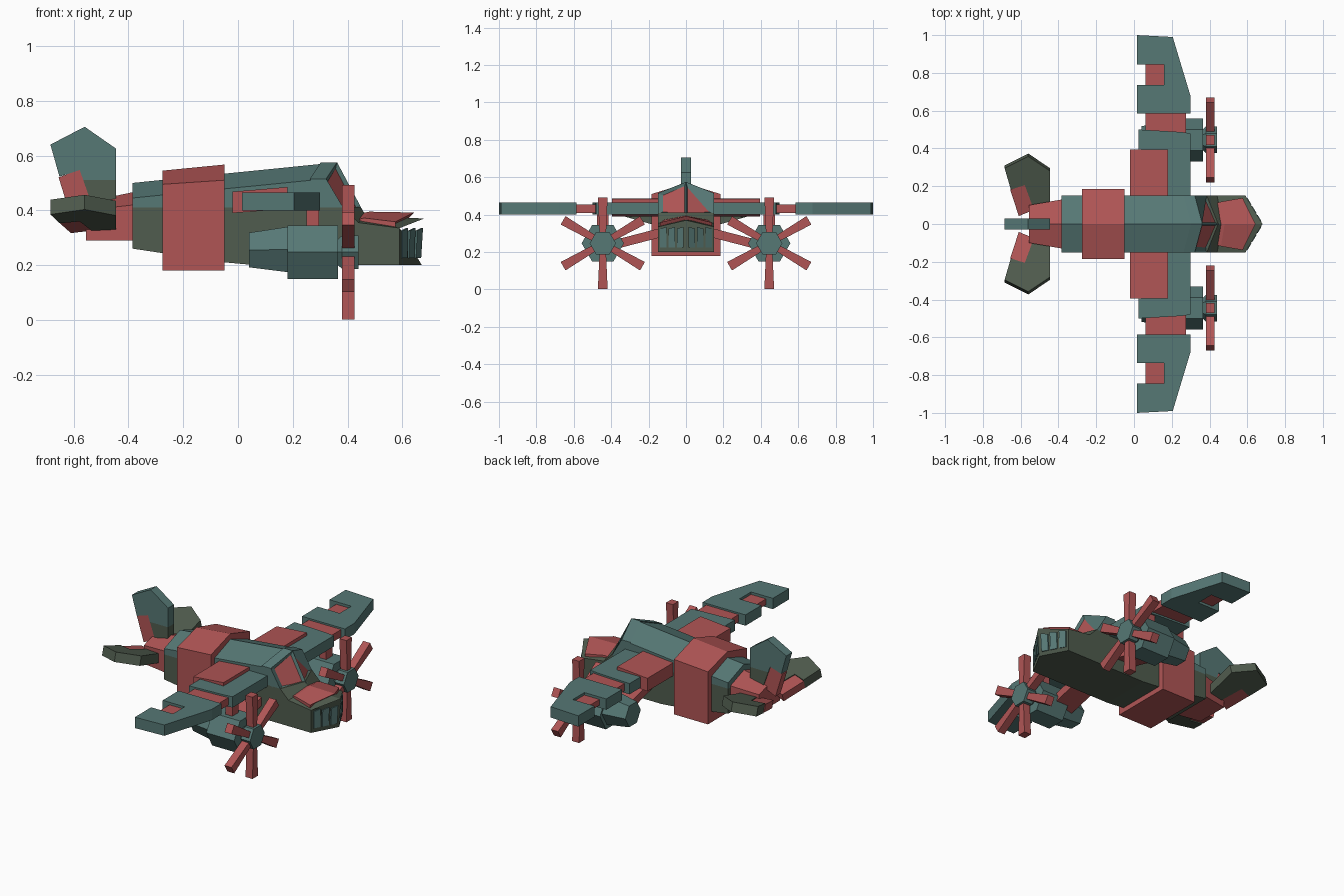
import bpy, bmesh, math
from mathutils import Vector, Matrix

if "Cube" in bpy.data.objects:
    bpy.data.objects.remove(bpy.data.objects["Cube"])


def material(name, r, g, b):
    m = bpy.data.materials.new(name)
    lin = [((c / 255 + 0.055) / 1.055) ** 2.4 for c in (r, g, b)]
    m.diffuse_color = (*lin, 1)
    m.use_nodes = True
    m.node_tree.nodes["Principled BSDF"].inputs["Base Color"].default_value = m.diffuse_color
    return m


TEAL = material("teal", 86, 120, 117)
RED = material("red", 176, 85, 85)
OLIVE = material("olive", 80, 92, 78)


def finish(name, bm, mats, rule=None):
    bmesh.ops.recalc_face_normals(bm, faces=bm.faces)
    if rule:
        for f in bm.faces:
            f.material_index = rule(f)
    me = bpy.data.meshes.new(name)
    bm.to_mesh(me)
    bm.free()
    for m in mats:
        me.materials.append(m)
    ob = bpy.data.objects.new(name, me)
    bpy.context.collection.objects.link(ob)
    return ob


def loft(name, sections, mat):
    """Skin a list of matching cross-sections and cap both ends."""
    bm = bmesh.new()
    rings = [[bm.verts.new(p) for p in s] for s in sections]
    n = len(rings[0])
    for a, b in zip(rings, rings[1:]):
        for i in range(n):
            j = (i + 1) % n
            bm.faces.new((a[i], a[j], b[j], b[i]))
    bm.faces.new(rings[0])
    bm.faces.new(rings[-1])
    return finish(name, bm, [mat])


def slab(name, pts, z0, z1, mat):
    """Flat plan outline extruded in z."""
    return loft(name, [[(x, y, z) for x, y in pts] for z in (z0, z1)], mat)


def box(name, x0, x1, y0, y1, z0, z1, mat):
    return slab(name, [(x0, y0), (x1, y0), (x1, y1), (x0, y1)], z0, z1, mat)


def gable(x, hw, zb, zs, zt, dx=0.0):
    """House-shaped section; dx pushes the ridge forward."""
    return [(x, -hw, zb), (x, hw, zb), (x, hw, zs), (x + dx, 0, zt), (x, -hw, zs)]


def hexagon(x, y, z, r):
    return [(x, y + r * math.cos(k * math.pi / 3), z + r * math.sin(k * math.pi / 3))
            for k in range(6)]


# Lower fuselage: olive hull running from tail to pointed nose
def hull(x, zb, zs, zt, dx=0.0):
    return [(x, -.15, zb), (x + dx * .9, 0, zb), (x, .15, zb),
            (x, .15, zs), (x + dx, 0, zt), (x, -.15, zs)]


loft("lower_fuselage", [hull(-.385, .26, .41, .41), hull(-.05, .21, .41, .41),
                        hull(.06, .2, .41, .41), hull(.385, .2, .41, .412, .06),
                        hull(.44, .2, .355, .38, .03), hull(.59, .2, .335, .37, .09)], OLIVE)

# Upper fuselage: teal gabled roof
loft("upper_fuselage", [gable(-.385, .15, .405, .445, .50),
                        [(.385, -.15, .405), (.385, .15, .405), (.32, .15, .515),
                         (.36, 0, .575), (.32, -.15, .515)]], TEAL)

# Windscreen: two slanted teal frames with recessed red panes
bm = bmesh.new()
for s in (-1, 1):
    q = [(.387, s * .15, .405), (.322, s * .15, .515), (.362, 0, .575), (.455, 0, .40)]
    vs = [bm.verts.new(p) for p in q]
    vs += [bm.verts.new((p[0] - .06, p[1], p[2])) for p in q]
    for i in range(4):
        j = (i + 1) % 4
        bm.faces.new((vs[i], vs[j], vs[4 + j], vs[4 + i]))
    bm.faces.new(vs[4:])
    front = bm.faces.new(vs[:4])
    bmesh.ops.recalc_face_normals(bm, faces=bm.faces)
    bmesh.ops.inset_individual(bm, faces=[front], thickness=.022, depth=-.012)
    front.material_index = 1
finish("windscreen", bm, [TEAL, RED])

# Red body band and tail cone
loft("body_band", [gable(-.275, .185, .18, .495, .545), gable(-.05, .185, .18, .51, .567)], RED)
loft("tail_cone", [gable(-.555, .10, .29, .40, .43), gable(-.38, .13, .29, .42, .467)], RED)

# Red hood plate on the nose
loft("nose_hood", [gable(.435, .11, .34, .365, .39, .02), gable(.46, .118, .33, .372, .395, .02),
                   gable(.575, .138, .32, .358, .392, .068)], RED)

# Nose windows: three thin panes on each slanted nose face
for s in (-1, 1):
    for k in range(3):
        ya, yb = .014 + k * .045, .048 + k * .045

        def nose_pt(y, z, out):
            lean = .009 * (1 - y / .15) * (.335 - z) / .135
            return (.59 + .09 * (1 - y / .15) - lean + out, s * y, z)
        outline = [(ya, .225), (yb, .225), (yb, .325), (ya, .335)]
        loft("nose_window", [[nose_pt(y, z, o) for y, z in outline] for o in (-.004, .004)], TEAL)


# Tail surfaces: one fin shape turned to upright and to both sides
FIN = [(-.685, .315), (-.56, .38), (-.445, .30), (-.445, .05), (-.53, .05),
       (-.535, .10), (-.578, .222), (-.652, .198)]
FLAP = [(-.655, .195), (-.575, .225), (-.53, .085), (-.61, .05)]
for part, angle in (("upright", 0), ("left", 74), ("right", -74)):
    turn = Matrix.Translation((0, 0, .325)) @ Matrix.Rotation(math.radians(angle), 4, 'X')

    def plate(pts, t):
        return [[turn @ Vector((x, y, r)) for x, r in pts] for y in (-t, t)]
    fin = loft(part + "_tail_fin", plate(FIN, .028), OLIVE)
    if angle == 0:
        # upright fin is teal above an olive foot
        bm = bmesh.new()
        bm.from_mesh(fin.data)
        bmesh.ops.bisect_plane(bm, geom=bm.verts[:] + bm.edges[:] + bm.faces[:],
                               plane_co=(0, 0, .51), plane_no=(0, 0, 1))
        for f in bm.faces:
            f.material_index = 1 if f.calc_center_median().z > .51 else 0
        fin.data.materials.append(TEAL)
        bm.to_mesh(fin.data)
        bm.free()
    loft(part + "_tail_flap", plate(FLAP, .023), RED)

# Wings, engines and propellers, mirrored left and right
for s in (-1, 1):
    side = "left_" if s > 0 else "right_"

    def mir(pts):
        return [(x, s * y) for x, y in pts]
    slab(side + "inner_wing", mir([(.17, .13), (.30, .13), (.30, .48), (.25, .487), (.025, .50),
                                   (.025, .385), (.17, .385)]), .40, .465, TEAL)
    slab(side + "outer_wing", mir([(.015, .585), (.30, .585), (.30, .675), (.205, .99),
                                   (.015, 1.0), (.015, .845), (.16, .845), (.16, .735),
                                   (.015, .735)]), .40, .465, TEAL)
    box(side + "wing_joint", .06, .275, s * .47, s * .60, .41, .455, RED)
    box(side + "wing_tab", .06, .17, s * .73, s * .85, .415, .45, RED)
    loft(side + "inner_flap", [[(-.02, s * y, .39), (-.02, s * y, .468), (.18, s * y, .485),
                                (.18, s * y, .405)] for y in (.14, .395)], RED)

    # engine housing, pylon and strut
    cy, cz = s * .445, .247
    loft(side + "engine_rear", [hexagon(.04, cy, .255, .073), hexagon(.19, cy, .257, .097)], TEAL)
    loft(side + "engine_front", [hexagon(.18, cy, cz, .113), hexagon(.365, cy, cz, .113)], TEAL)
    box(side + "engine_pylon", .25, .295, cy - .03, cy + .03, .33, .42, RED)
    loft(side + "engine_strut", [[(x, s * y, z + d) for x, d in
                                  ((.12, -.025), (.26, -.025), (.26, .025), (.12, .025))]
                                 for y, z in ((.13, .305), (.40, .235))], RED)

    # propeller hub and six blades
    loft(side + "propeller_hub", [hexagon(.36, cy, cz, .05), hexagon(.38, cy, cz, .07),
                                  hexagon(.44, cy, cz, .07)], TEAL)
    for k in range(6):
        a = math.radians(30 + 60 * k)
        u, v = Vector((0, math.cos(a), math.sin(a))), Vector((0, -math.sin(a), math.cos(a)))
        c = Vector((.403, cy, cz))
        loft(side + "propeller_blade",
             [[c + u * r + v * w * i + Vector((.023 * j, 0, 0))
               for i, j in ((-1, -1), (1, -1), (1, 1), (-1, 1))]
              for r, w in ((.04, .017), (.245, .026))], RED)
